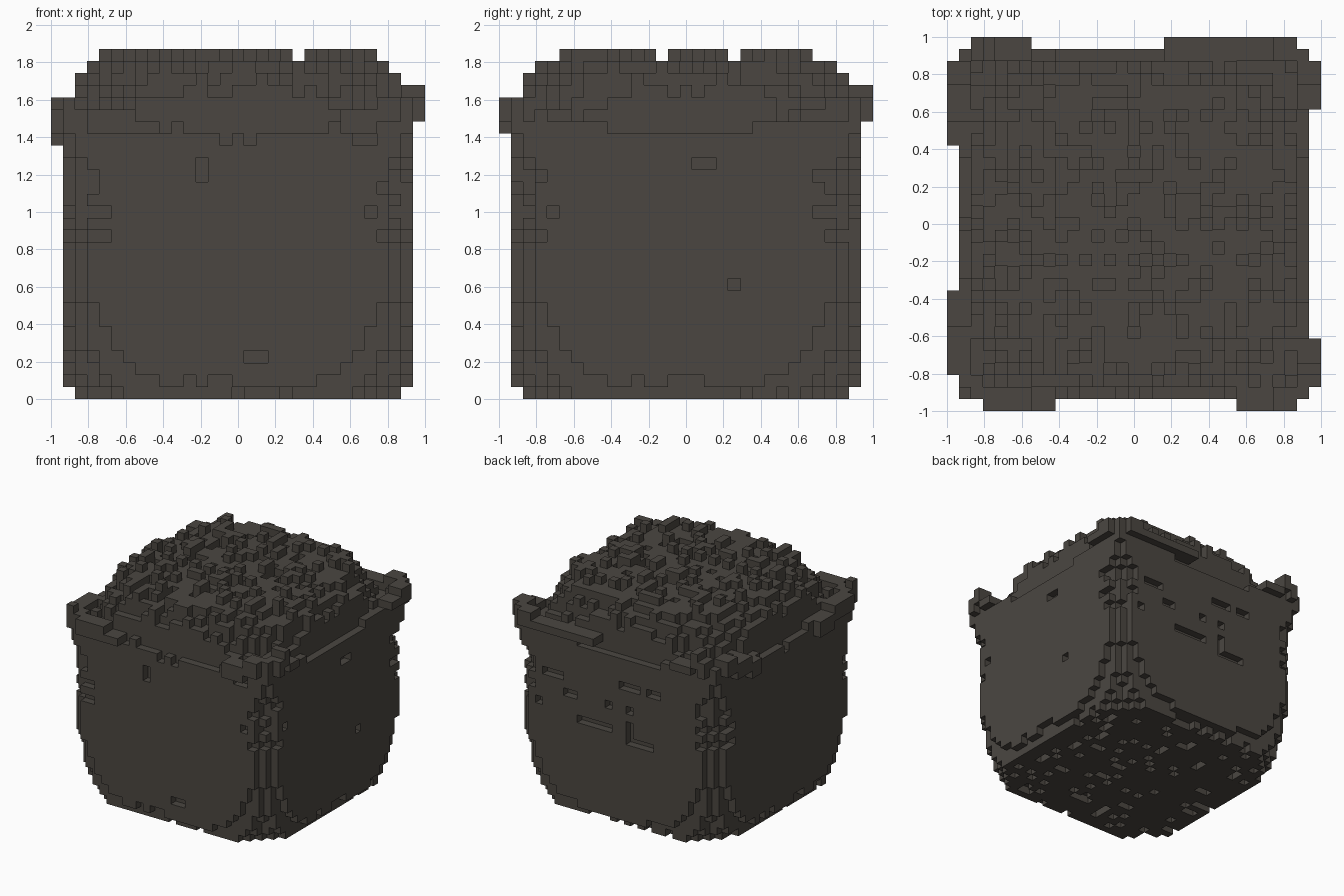
import bpy, bmesh, random

cube = bpy.data.objects.get("Cube")
if cube:
    bpy.data.objects.remove(cube, do_unlink=True)

random.seed(11)
V = 2 / 31          # block size; block columns run from -15 to 15
WALL = 14           # index of the outermost wall layer
# Dome outline: distance from the middle, height in blocks
DOME = [(0, 28.2), (10, 28.0), (11, 27.8), (12, 27.2), (13, 26.2), (14, 24.0), (15, 22.6), (30, 22.6)]
CORNER = [9, 8, 6, 5, 4, 4, 3, 3] + [2] * 12 + [1, 1]  # corner rounding by layer
NOTCHED = {13: 2, 15: 2, 17: 1, 18: 1}                 # layers with deeper corner notches


def rim(t):
    """Height of the wall top, rising towards the corners."""
    return 21.7 + 3 * (abs(t) / 14) ** 1.6


def dome_height(i, j):
    """Number of blocks stacked in one column."""
    a, b = abs(i), abs(j)
    if max(a, b) == WALL:
        return round(rim(min(a, b)) + random.uniform(-0.35, 0.35))
    q = (a ** 3 + b ** 3) ** (1 / 3)
    for (q0, h0), (q1, h1) in zip(DOME, DOME[1:]):
        if q0 <= q <= q1:
            h = h0 + (h1 - h0) * (q - q0) / (q1 - q0)
    h += random.uniform(-0.35, 0.35)
    # loose blocks and pits over the dome
    r = random.random()
    h += 1 if r < 0.2 else (-1 if r > 0.84 else 0)
    top = 29
    if a > 11 or j < -11 or j > 10 or i == 5 or j in (-2, 4):
        top = 28
    if i > 12 or j < -12:
        top = 27
    return min(top, round(h))


blocks = set()

# Main body with rounded corners and a domed top
for i in range(-WALL, WALL + 1):
    for j in range(-WALL, WALL + 1):
        near, far = sorted((WALL - abs(i), WALL - abs(j)))
        for z in range(dome_height(i, j)):
            cut = CORNER[z] if z < len(CORNER) else 0
            if z in NOTCHED and random.random() < 0.65:
                cut += NOTCHED[z]
            if near < 3 and far < cut * (1, 0.5, 0.34)[near]:
                continue
            if z == 0 and (near < 1 or random.random() < 0.13):
                continue
            if z == 1 and near == 0 and random.random() < 0.35:
                continue
            blocks.add((i, j, z))

# Ledges that jut out below the rim near the corners: axis, side, from, to, low, high
LEDGES = [(0, -15, 7, 13, 21, 24), (0, -15, -12, -6, 21, 23),
          (0, 15, 10, 13, 23, 24), (0, 15, -13, -10, 23, 25),
          (1, 15, -13, -9, 23, 25), (1, 15, 3, 13, 23, 24),
          (1, -15, -12, -7, 22, 23), (1, -15, 9, 13, 22, 24)]
for axis, side, a, b, low, high in LEDGES:
    inner = WALL if side > 0 else -WALL
    for t in range(a, b + 1):
        top = high if abs(t) == 12 else max(low, min(high, int(rim(t))))
        for z in range(max(low, top - 1), top + 1):
            for s in (side, inner):
                blocks.add((s, t, z) if axis == 0 else (t, s, z))

# Solid corner horns joining the ledges
for sx in (-1, 1):
    for sy in (-1, 1):
        for z in (22, 23):
            for a, b in ((14, 14), (14, 13), (13, 14), (13, 13)):
                blocks.add((sx * a, sy * b, z))

# Pits in the walls: i range, j range, z range
PITS = [((-3, -3), (-14, -14), (18, 19)), ((1, 2), (-14, -14), (3, 3)),
        ((10, 11), (-14, -14), (21, 21)),
        ((14, 14), (1, 2), (19, 19)), ((14, 14), (4, 4), (9, 9)),
        ((14, 14), (11, 13), (18, 18)),
        ((1, 5), (14, 14), (12, 12)), ((-2, -2), (14, 14), (11, 13)),
        ((-5, -2), (14, 14), (11, 11)), ((-3, -1), (14, 14), (18, 18)),
        ((8, 10), (14, 14), (17, 17)), ((6, 7), (14, 14), (15, 15)),
        ((1, 1), (14, 14), (15, 15)), ((-2, -2), (14, 14), (15, 15)),
        ((-6, -5), (14, 14), (18, 18))]
for (i0, i1), (j0, j1), (z0, z1) in PITS:
    for i in range(i0, i1 + 1):
        for j in range(j0, j1 + 1):
            for z in range(z0, z1 + 1):
                blocks.discard((i, j, z))

# Skin the blocks: one square for every exposed side
bm = bmesh.new()
corners = {}


def corner(p):
    if p not in corners:
        corners[p] = bm.verts.new(((p[0] - 0.5) * V, (p[1] - 0.5) * V, p[2] * V))
    return corners[p]


for block in sorted(blocks):
    for axis in range(3):
        u, w = (axis + 1) % 3, (axis + 2) % 3
        for side in (0, 1):
            beside = list(block)
            beside[axis] += 2 * side - 1
            if tuple(beside) in blocks:
                continue
            quad = []
            for du, dw in ((0, 0), (1, 0), (1, 1), (0, 1)):
                p = list(block)
                p[axis] += side
                p[u] += du
                p[w] += dw
                quad.append(corner(tuple(p)))
            bm.faces.new(quad if side else quad[::-1])

mesh = bpy.data.meshes.new("boulder")
bm.to_mesh(mesh)
bm.free()
boulder = bpy.data.objects.new("boulder", mesh)
bpy.context.collection.objects.link(boulder)

# Stone colour
stone = bpy.data.materials.new("dark_stone")
stone.use_nodes = True
colour = (0.07, 0.062, 0.053, 1)
stone.diffuse_color = colour
stone.node_tree.nodes["Principled BSDF"].inputs["Base Color"].default_value = colour
mesh.materials.append(stone)
